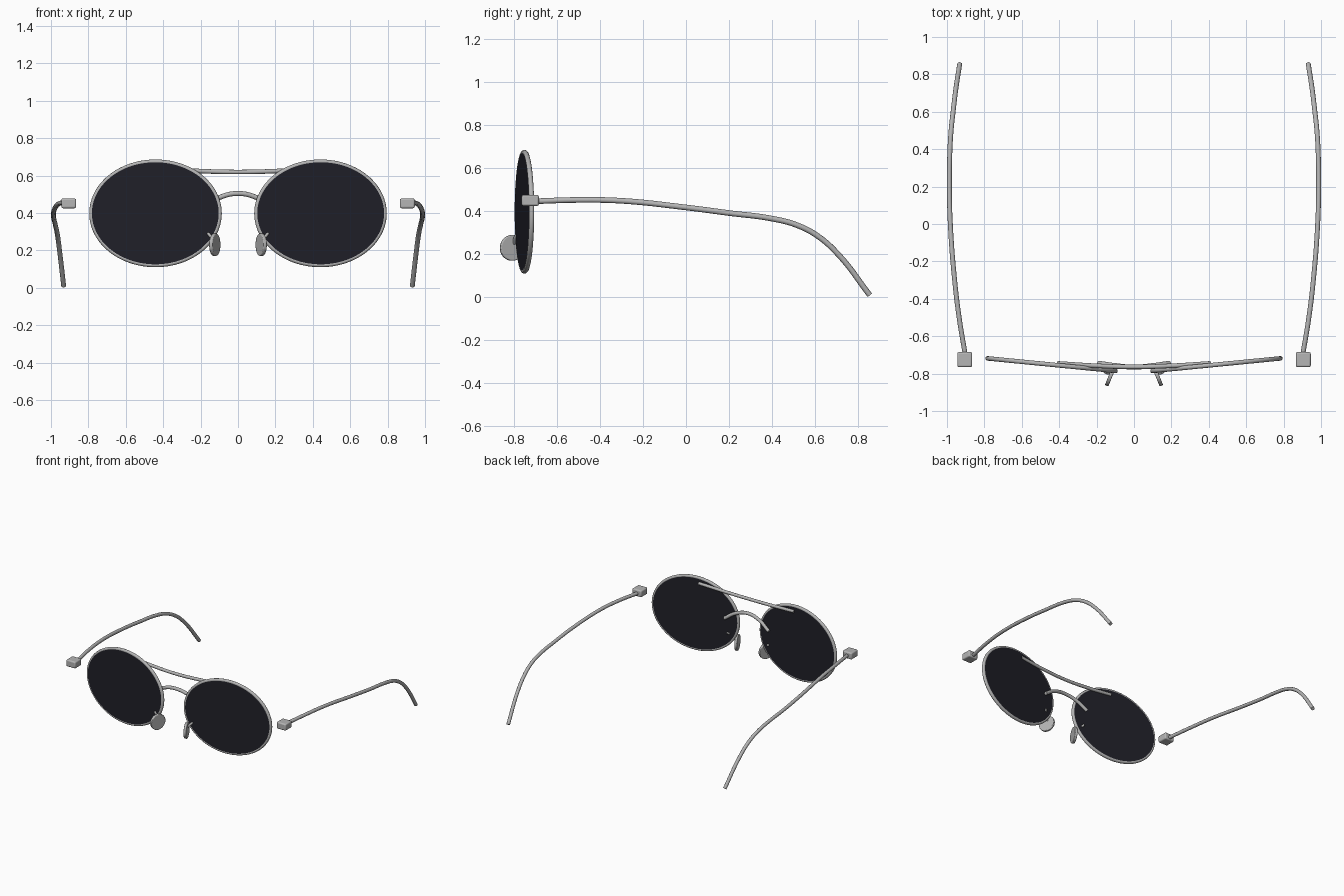
import bpy, math
from mathutils import Matrix, Vector

if "Cube" in bpy.data.objects:
    bpy.data.objects.remove(bpy.data.objects["Cube"])


def material(name, rgb):
    m = bpy.data.materials.new(name)
    m.diffuse_color = (*rgb, 1)
    m.use_nodes = True
    m.node_tree.nodes["Principled BSDF"].inputs["Base Color"].default_value = m.diffuse_color
    return m


METAL = material("silver_metal", (0.46, 0.46, 0.46))
TINT = material("dark_tint", (0.014, 0.014, 0.021))


def tube(name, pts, radius, cyclic=False):
    """Round wire through the points, turned into a smooth mesh."""
    cu = bpy.data.curves.new(name, 'CURVE')
    cu.dimensions = '3D'
    cu.bevel_depth = radius
    cu.bevel_resolution = 4
    cu.use_fill_caps = True
    cu.resolution_u = 2 if cyclic else 10
    sp = cu.splines.new('BEZIER')
    sp.bezier_points.add(len(pts) - 1)
    for bp, p in zip(sp.bezier_points, pts):
        bp.co = p
        bp.handle_left_type = bp.handle_right_type = 'AUTO'
    sp.use_cyclic_u = cyclic
    ob = bpy.data.objects.new(name, cu)
    bpy.context.collection.objects.link(ob)
    bpy.ops.object.select_all(action='DESELECT')
    ob.select_set(True)
    bpy.context.view_layer.objects.active = ob
    bpy.ops.object.convert(target='MESH')
    ob = bpy.context.object
    ob.data.materials.clear()
    ob.data.materials.append(METAL)
    bpy.ops.object.shade_smooth_by_angle(angle=math.radians(50))
    return ob


def finish(ob, name, mat, bevel=0):
    """Name, colour, bevel and shade a primitive."""
    ob.name = name
    ob.data.materials.append(mat)
    if bevel:
        b = ob.modifiers.new("bevel", 'BEVEL')
        b.width = bevel
        b.segments = 3
        b.limit_method = 'ANGLE'
    bpy.ops.object.shade_smooth_by_angle(angle=math.radians(35))


RX, RZ, WIRE = 0.344, 0.276, 0.012      # rim half sizes and wire radius
WRAP = math.radians(5.6)                # backward sweep of each lens

for s, side in ((1, "right"), (-1, "left")):
    # Oval rim, swept back towards the temple
    place = Matrix.Translation((s * 0.441, -0.752, 0.398)) @ Matrix.Rotation(s * WRAP, 4, 'Z')
    ring = [place @ Vector((RX * math.cos(t), 0, RZ * math.sin(t)))
            for t in (math.tau * i / 48 for i in range(48))]
    tube(side + "_rim", ring, WIRE, True)

    # Flat tinted lens
    bpy.ops.mesh.primitive_cylinder_add(vertices=64, radius=1, depth=1)
    lens = bpy.context.object
    lens.data.transform(place @ Matrix.Rotation(math.pi / 2, 4, 'X')
                        @ Matrix.Diagonal((RX, RZ, 0.0222, 1)))
    finish(lens, side + "_lens", TINT)

    # Hinge block
    bpy.ops.mesh.primitive_cube_add(size=1, location=(s * 0.905, -0.725, 0.451))
    hinge = bpy.context.object
    hinge.data.transform(Matrix.Diagonal((0.08, 0.08, 0.052, 1)))
    finish(hinge, side + "_hinge", METAL, 0.009)

    # Temple arm, bowed outward and hooked down behind the ear
    arm = [(0.902, -0.70, 0.447), (0.935, -0.5, 0.453), (0.959, -0.3, 0.449),
           (0.982, 0, 0.418), (0.987, 0.2, 0.392), (0.984, 0.4, 0.366),
           (0.977, 0.51, 0.338), (0.966, 0.61, 0.287), (0.954, 0.71, 0.198),
           (0.932, 0.855, 0.010)]
    tube(side + "_temple", [(s * x, y, z) for x, y, z in arm], 0.013)

    # Round nose pad and its short wire
    bpy.ops.mesh.primitive_cylinder_add(vertices=32, radius=0.06, depth=0.02,
                                        location=(s * 0.124, -0.809, 0.23),
                                        rotation=(0, math.pi / 2, s * math.radians(22)))
    finish(bpy.context.object, side + "_nose_pad", METAL, 0.005)
    wire = [(0.175, -0.755, 0.31), (0.155, -0.79, 0.285), (0.125, -0.80, 0.25)]
    tube(side + "_pad_wire", [(s * x, y, z) for x, y, z in wire], 0.008)

# Brow bar running behind the tops of both lenses
tube("brow_bar", [(-0.41, -0.745, 0.637), (-0.2, -0.758, 0.624), (0, -0.764, 0.619),
                  (0.2, -0.758, 0.624), (0.41, -0.745, 0.637)], 0.012)

# Arched bridge
tube("bridge", [(-0.19, -0.744, 0.425), (-0.1, -0.757, 0.482), (0, -0.765, 0.504),
                (0.1, -0.757, 0.482), (0.19, -0.744, 0.425)], 0.013)
